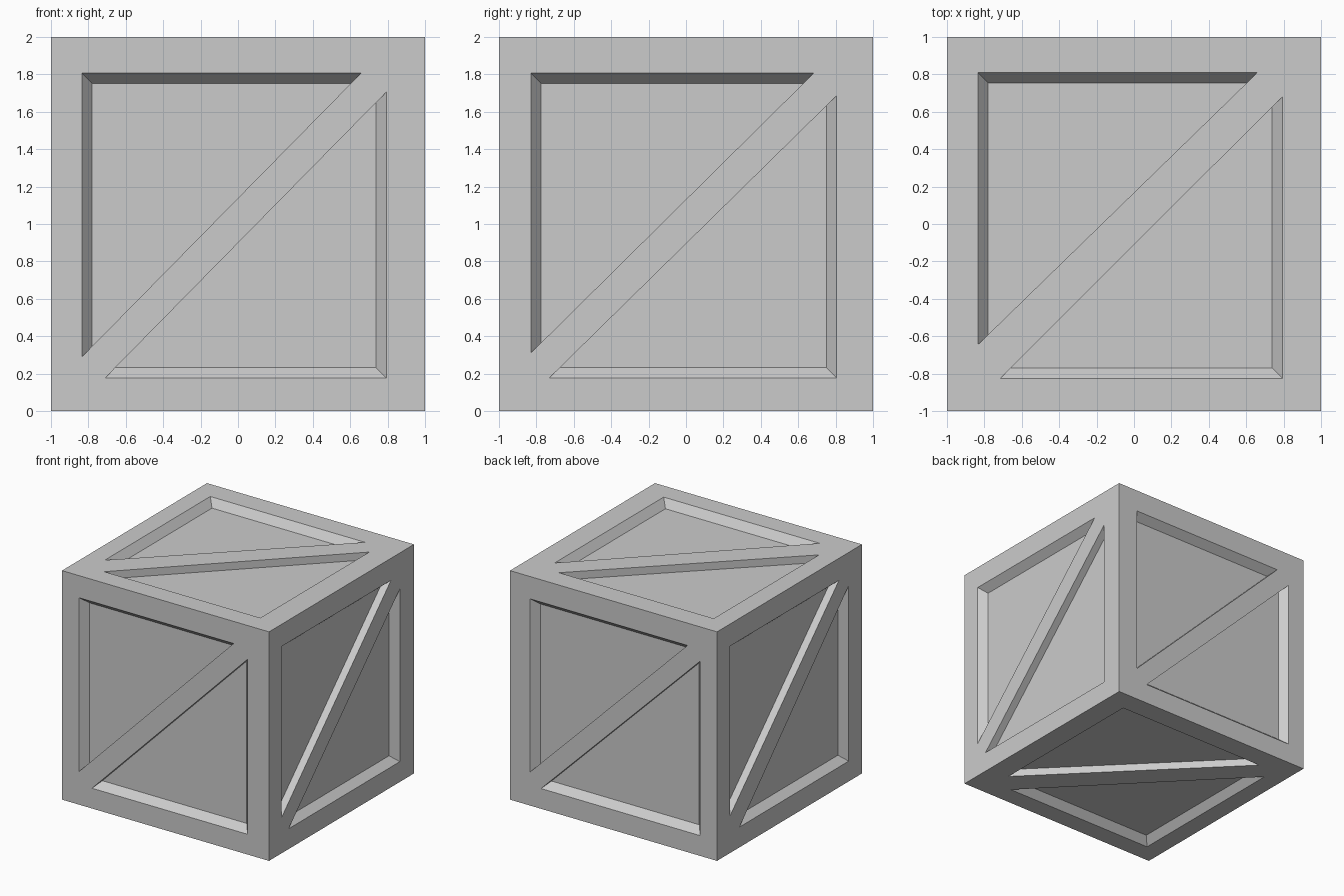
import bpy, bmesh
from mathutils import Vector as V

if "Cube" in bpy.data.objects:
    bpy.data.objects.remove(bpy.data.objects["Cube"])

DEPTH, BEVEL = 0.066, 0.055

# Per side: outward normal, right axis, up axis, then
# upper-left recess (left, top, right end on top edge, low end on left edge) and
# lower-right recess (right, bottom, left end on bottom edge, high end on right edge)
SIDES = [
    ((0, -1, 0), (1, 0, 0), (0, 0, 1), (-.835, .807, .658, -.71), (.793, -.823, -.71, .705)),
    ((0, 1, 0), (-1, 0, 0), (0, 0, 1), (-.805, .805, .715, -.705), (.837, -.823, -.70, .70)),
    ((1, 0, 0), (0, 1, 0), (0, 0, 1), (-.83, .807, .683, -.69), (.805, -.823, -.73, .685)),
    ((-1, 0, 0), (0, -1, 0), (0, 0, 1), (-.82, .807, .683, -.675), (.817, -.823, -.69, .71)),
    ((0, 0, 1), (1, 0, 0), (0, 1, 0), (-.835, .81, .66, -.645), (.793, -.825, -.715, .68)),
    ((0, 0, -1), (1, 0, 0), (0, -1, 0), (-.838, .83, .64, -.69), (.797, -.81, -.68, .675)),
]

bm = bmesh.new()


def build_side(normal, right, up, ul, lr):
    n, r, u = V(normal), V(right), V(up)

    def face(*pts):
        bm.faces.new([bm.verts.new(r * p[0] + u * p[1] + n * (1 - (p[2] if len(p) > 2 else 0))
                                   + V((0, 0, 1))) for p in pts])

    def recess(corner, h_end, v_end):
        # Sloped walls on the frame edges, straight wall along the brace
        cx, cy = corner
        sx = 1 if h_end[0] > cx else -1
        slope = (h_end[1] - v_end[1]) / (h_end[0] - v_end[0])
        fx, fy = cx + sx * BEVEL, cy - (-sx if sx < 0 else 1) * BEVEL * sx
        floor_c = (fx, fy, DEPTH)
        floor_h = (h_end[0] + (fy - cy) / slope, fy, DEPTH)
        floor_v = (fx, v_end[1] + (fx - cx) * slope, DEPTH)
        face(floor_c, floor_v, floor_h)
        face(corner, floor_c, floor_h, h_end)
        face(corner, v_end, floor_v, floor_c)
        face(h_end, floor_h, floor_v, v_end)

    bl, br, tr, tl = (-1, -1), (1, -1), (1, 1), (-1, 1)
    a, b, c = (ul[0], ul[1]), (ul[2], ul[1]), (ul[0], ul[3])
    d, e, f = (lr[0], lr[1]), (lr[2], lr[1]), (lr[0], lr[3])
    # Frame border and diagonal brace
    face(bl, c, a, tl)
    face(tl, a, b, tr)
    face(tr, f, d, br)
    face(br, d, e, bl)
    face(bl, e, c)
    face(tr, b, f)
    face(c, e, f, b)
    recess(a, b, c)
    recess(d, e, f)


for side in SIDES:
    build_side(*side)

bmesh.ops.remove_doubles(bm, verts=bm.verts, dist=0.0005)
bmesh.ops.recalc_face_normals(bm, faces=bm.faces)
mesh = bpy.data.meshes.new("crate")
bm.to_mesh(mesh)
bm.free()
bpy.context.collection.objects.link(bpy.data.objects.new("crate", mesh))
